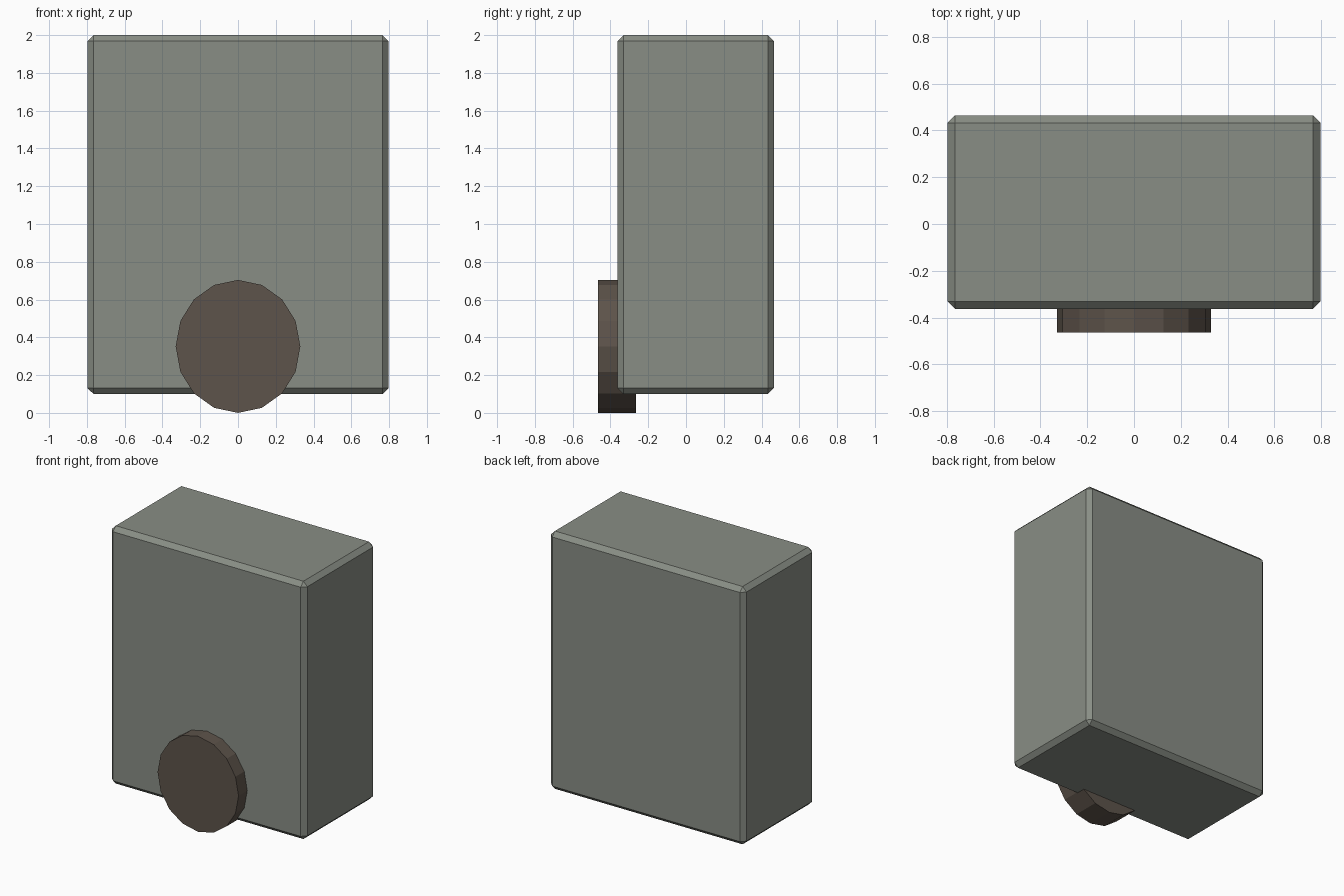
import bpy, bmesh
from math import pi
from mathutils import Matrix

if "Cube" in bpy.data.objects:
    bpy.data.objects.remove(bpy.data.objects["Cube"])


def finish(bm, name, color):
    bmesh.ops.recalc_face_normals(bm, faces=bm.faces)
    mesh = bpy.data.meshes.new(name)
    bm.to_mesh(mesh)
    bm.free()
    obj = bpy.data.objects.new(name, mesh)
    bpy.context.collection.objects.link(obj)
    mat = bpy.data.materials.new(name + "_paint")
    mat.diffuse_color = (*color, 1)
    mat.use_nodes = True
    mat.node_tree.nodes["Principled BSDF"].inputs["Base Color"].default_value = mat.diffuse_color
    mesh.materials.append(mat)
    return obj


# Upright block with chamfered edges
bm = bmesh.new()
bmesh.ops.create_cube(bm, size=1, matrix=Matrix.Translation((0, 0.051, 1.05))
                      @ Matrix.Diagonal((1.594, 0.828, 1.9, 1)))
block = finish(bm, "block", (0.25, 0.27, 0.235))
bevel = block.modifiers.new("chamfer", "BEVEL")
bevel.width = 0.032
bevel.segments = 1

# Sixteen-sided front wheel, slightly taller than wide
bm = bmesh.new()
bmesh.ops.create_cone(bm, cap_ends=True, segments=16, radius1=1, radius2=1, depth=1,
                      matrix=Matrix.Translation((0, -0.365, 0.352))
                      @ Matrix.Diagonal((0.33, 0.2, 0.352, 1))
                      @ Matrix.Rotation(pi / 2, 4, "X"))
finish(bm, "front_wheel", (0.11, 0.087, 0.069))
